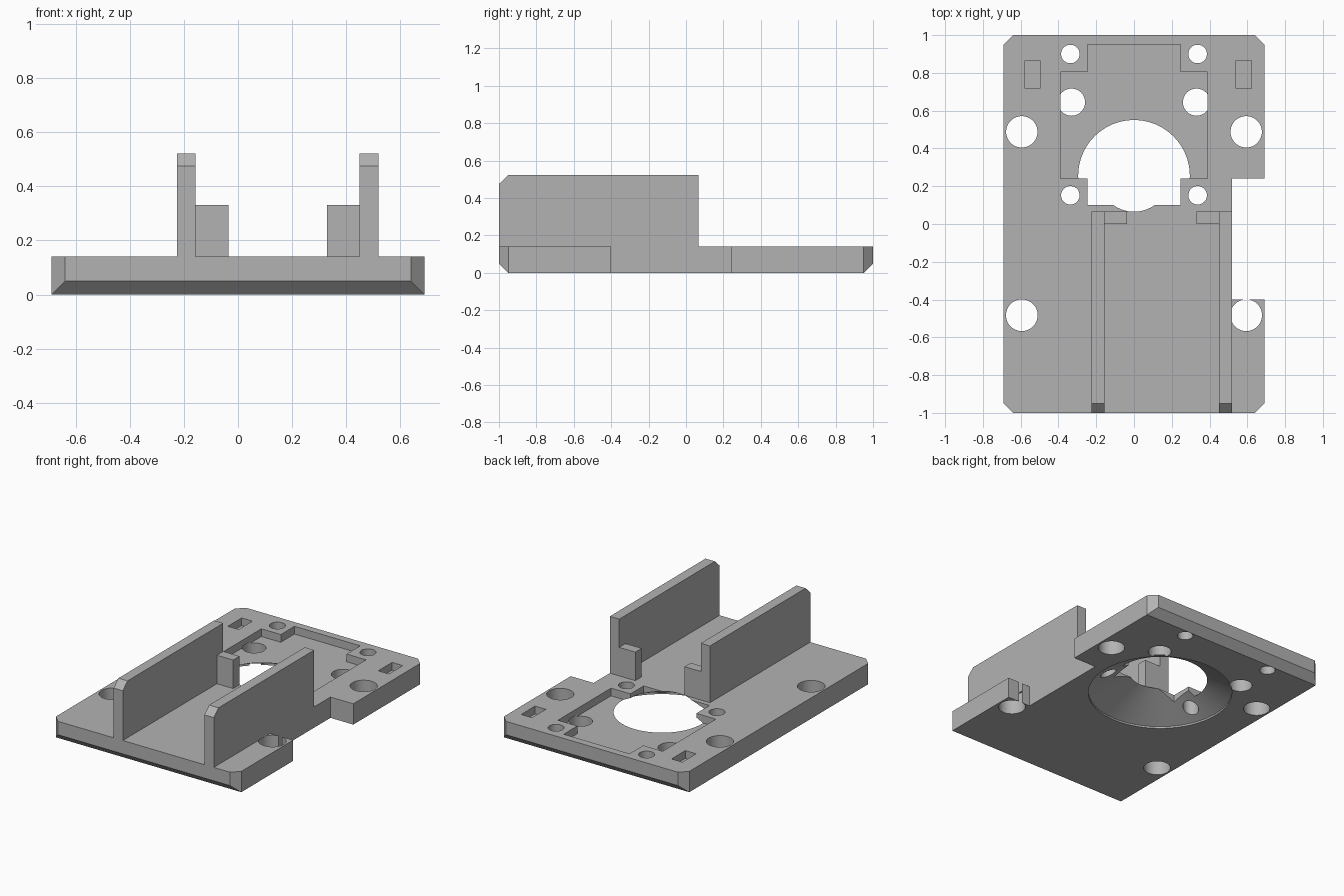
import bpy, bmesh, math
from mathutils import Vector

if "Cube" in bpy.data.objects:
    bpy.data.objects.remove(bpy.data.objects["Cube"])

grey = bpy.data.materials.new("plain grey")
grey.diffuse_color = (0.45, 0.45, 0.45, 1)
grey.use_nodes = True
grey.node_tree.nodes["Principled BSDF"].inputs["Base Color"].default_value = grey.diffuse_color

TOP, FLOOR = 0.14, 0.088      # plate top and pocket floor heights


def finish(bm, name):
    bmesh.ops.recalc_face_normals(bm, faces=bm.faces)
    mesh = bpy.data.meshes.new(name)
    bm.to_mesh(mesh)
    bm.free()
    mesh.materials.append(grey)
    ob = bpy.data.objects.new(name, mesh)
    bpy.context.collection.objects.link(ob)
    return ob


def prism(name, pts, lo, hi, axis="z"):
    """Extrude a 2D profile: xy along z, or yz along x."""
    bm = bmesh.new()
    place = (lambda a, b: (a, b, lo)) if axis == "z" else (lambda a, b: (lo, a, b))
    face = bm.faces.new([bm.verts.new(place(*p)) for p in pts])
    step = Vector((0, 0, hi - lo)) if axis == "z" else Vector((hi - lo, 0, 0))
    out = bmesh.ops.extrude_face_region(bm, geom=[face])["geom"]
    bmesh.ops.translate(bm, vec=step, verts=[v for v in out if isinstance(v, bmesh.types.BMVert)])
    return finish(bm, name)


def rect(x0, x1, y0, y1):
    return [(x0, y0), (x1, y0), (x1, y1), (x0, y1)]


def turned(name, x, y, profile, n=48):
    """Capped solid of revolution from (z, radius) pairs."""
    bm = bmesh.new()
    rings = [[bm.verts.new((x + r * math.cos(2 * math.pi * i / n),
                            y + r * math.sin(2 * math.pi * i / n), z))
              for i in range(n)] for z, r in profile]
    for a, b in zip(rings, rings[1:]):
        for i in range(n):
            j = (i + 1) % n
            bm.faces.new((a[i], a[j], b[j], b[i]))
    bm.faces.new(rings[0])
    bm.faces.new(rings[-1])
    return finish(bm, name)


def boolean(ob, other, op="DIFFERENCE"):
    mod = ob.modifiers.new("cut", "BOOLEAN")
    mod.operation, mod.solver, mod.object = op, "EXACT", other
    bpy.context.view_layer.objects.active = ob
    bpy.ops.object.modifier_apply(modifier=mod.name)
    bpy.data.objects.remove(other)


# Plate: side profile with bevelled lower ends, trimmed to the plan outline
plate = prism("base_plate", [(-1, 0.05), (-0.95, 0), (0.95, 0), (1, 0.05), (1, TOP), (-1, TOP)],
              -0.8, 0.8, "x")
outline = [(-0.64, -1), (0.64, -1), (0.69, -0.95), (0.69, -0.40), (0.52, -0.40), (0.52, 0.24),
           (0.69, 0.24), (0.69, 0.95), (0.64, 1), (-0.64, 1), (-0.69, 0.95), (-0.69, -0.95)]
boolean(plate, prism("outline", outline, -0.1, 0.3), "INTERSECT")

# Stepped pocket in the top
pocket = [(-0.245, 0.10), (0.245, 0.10), (0.245, 0.24), (0.39, 0.24), (0.39, 0.805), (0.245, 0.805),
          (0.245, 0.95), (-0.245, 0.95), (-0.245, 0.805), (-0.39, 0.805), (-0.39, 0.24), (-0.245, 0.24)]
boolean(plate, prism("pocket", pocket, FLOOR, 0.3))

# Blind slots
for x in (-0.538, 0.581):
    boolean(plate, prism("slot", rect(x - 0.04, x + 0.04, 0.718, 0.865), FLOOR, 0.3))

# Conical opening from below
boolean(plate, turned("cone", 0, 0.255, [(-0.1, 0.45), (0.012, 0.45), (0.16, 0.149)], 96))

# Screw holes (x, y, radius, cutter top)
for side in (-1, 1):
    for x, y, r, top in [(0.594, 0.488, 0.083, 0.3), (0.594, -0.483, 0.084, 0.3),
                         (0.337, 0.90, 0.049, 0.3), (0.337, 0.152, 0.049, 0.3),
                         (0.331, 0.645, 0.072, 0.1)]:
        boolean(plate, turned("hole", side * x, y, [(-0.1, r), (top, r)]))

bpy.ops.object.select_all(action="DESELECT")
plate.select_set(True)
bpy.context.view_layer.objects.active = plate
bpy.ops.object.shade_smooth_by_angle(angle=math.radians(25))

# Upright rails with a clipped front corner, each with a stop block at its inner end
rail = [(-1, TOP), (0.067, TOP), (0.067, 0.522), (-0.95, 0.522), (-1, 0.475)]
for side, x0, x1, b0, b1 in [("left", -0.225, -0.157, -0.157, -0.036),
                             ("right", 0.45, 0.52, 0.33, 0.45)]:
    prism(side + "_rail", rail, x0, x1, "x")
    prism(side + "_stop_block", rect(b0, b1, 0, 0.067), TOP, 0.332)
